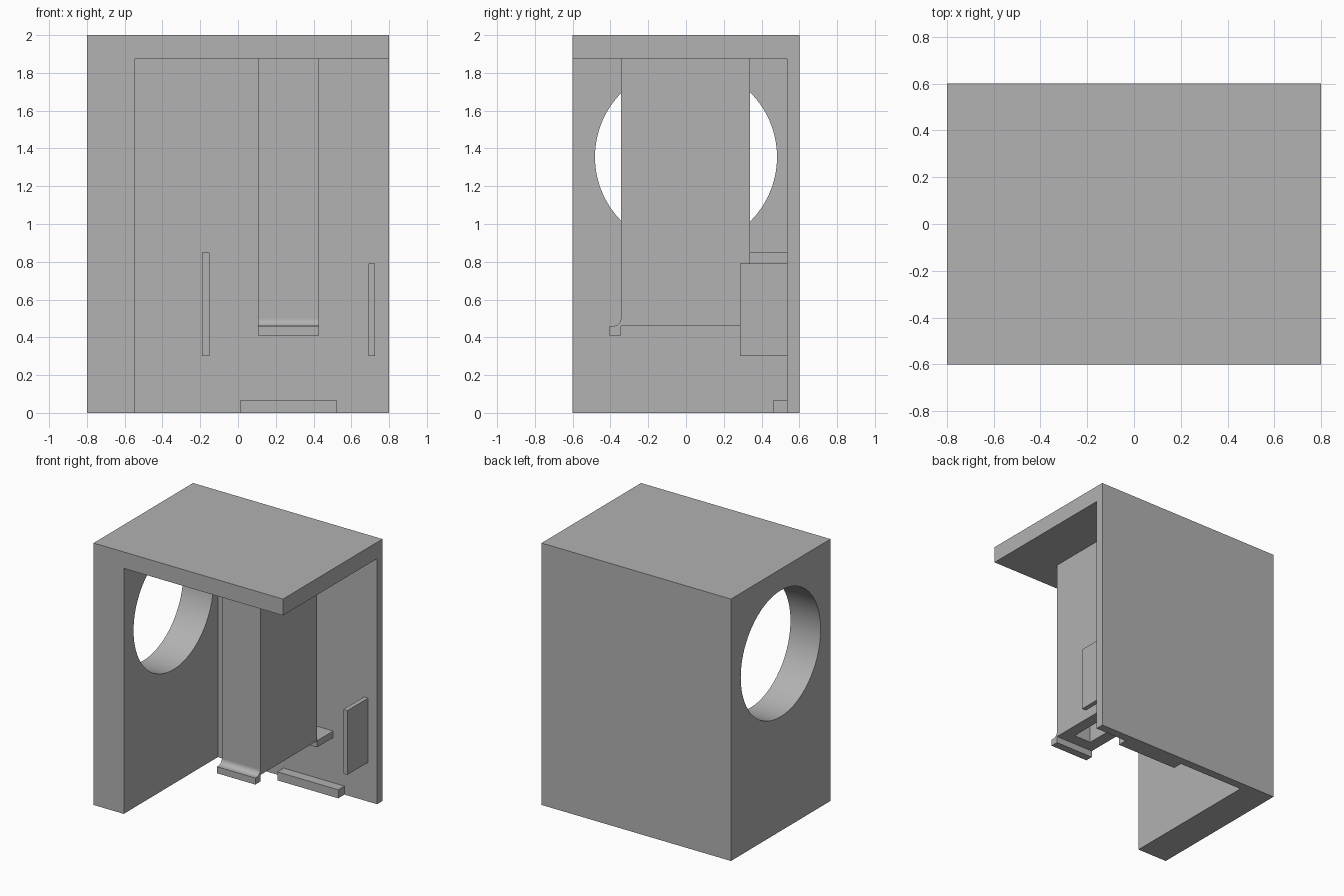
import bpy, math

cube = bpy.data.objects.get("Cube")
if cube:
    bpy.data.objects.remove(cube, do_unlink=True)

grey = bpy.data.materials.new("plain_grey")
grey.use_nodes = True
GREY = (0.445, 0.445, 0.445, 1)
grey.diffuse_color = GREY
grey.node_tree.nodes["Principled BSDF"].inputs["Base Color"].default_value = GREY


def prism(name, x, outline):
    """Extrude a (y, z) outline between two x positions."""
    n = len(outline)
    verts = [(px, y, z) for px in x for y, z in outline]
    faces = [list(range(n))[::-1], list(range(n, 2 * n))]
    faces += [(i, (i + 1) % n, n + (i + 1) % n, n + i) for i in range(n)]
    mesh = bpy.data.meshes.new(name)
    mesh.from_pydata(verts, [], faces)
    mesh.materials.append(grey)
    obj = bpy.data.objects.new(name, mesh)
    bpy.context.collection.objects.link(obj)
    return obj


def box(name, x, y, z):
    return prism(name, x, [(y[0], z[0]), (y[1], z[0]), (y[1], z[1]), (y[0], z[1])])


def carve(obj, *cutters):
    """Subtract the cutters, bake the result and remove them."""
    for cutter in cutters:
        mod = obj.modifiers.new("cut", 'BOOLEAN')
        mod.operation, mod.solver, mod.object = 'DIFFERENCE', 'EXACT', cutter
    graph = bpy.context.evaluated_depsgraph_get()
    mesh = bpy.data.meshes.new_from_object(obj.evaluated_get(graph))
    obj.modifiers.clear()
    obj.data = mesh
    for cutter in cutters:
        bpy.data.objects.remove(cutter, do_unlink=True)


def smooth(obj):
    bpy.ops.object.select_all(action='DESELECT')
    obj.select_set(True)
    bpy.context.view_layer.objects.active = obj
    bpy.ops.object.shade_smooth_by_angle(angle=math.radians(30))


def arc(cy, cz, r, start, end, steps):
    angles = [math.radians(start + (end - start) * i / steps) for i in range(steps + 1)]
    return [(cy + r * math.cos(a), cz + r * math.sin(a)) for a in angles]


# Housing: top slab, back wall and one thick side wall with a round opening
housing = box("housing", (-0.8, 0.8), (-0.6, 0.6), (0, 2))
interior = box("interior_cutter", (-0.545, 1), (-1, 0.535), (-1, 1.875))
opening = prism("opening_cutter", (-1, -0.4), arc(0, 1.355, 0.482, 0, 355, 71))
carve(housing, interior, opening)
smooth(housing)

# Hollow shaft hanging from the top slab
SHAFT_X = (0.105, 0.43)
shaft = box("shaft", SHAFT_X, (-0.345, 0.34), (0.46, 1.875))
hollow = box("hollow_cutter", (0.195, 0.34), (-0.255, 0.25), (0.3, 1.874))
carve(shaft, hollow)

# Curved lip on the front foot of the shaft
lip_outline = [(-0.405, 0.41), (-0.345, 0.41), (-0.345, 0.50)]
lip_outline += arc(-0.385, 0.50, 0.04, 0, -90, 10)[1:] + [(-0.405, 0.46)]
smooth(prism("front_lip", SHAFT_X, lip_outline))

# Bracket joining the shaft to the back wall
box("rear_bracket", SHAFT_X, (0.34, 0.535), (0.41, 0.46))

# Upright fins and bottom strip on the back wall
box("right_fin", (-0.19, -0.15), (0.285, 0.535), (0.30, 0.85))
box("left_fin", (0.69, 0.725), (0.285, 0.535), (0.30, 0.79))
box("bottom_strip", (0.01, 0.525), (0.46, 0.535), (0, 0.065))
